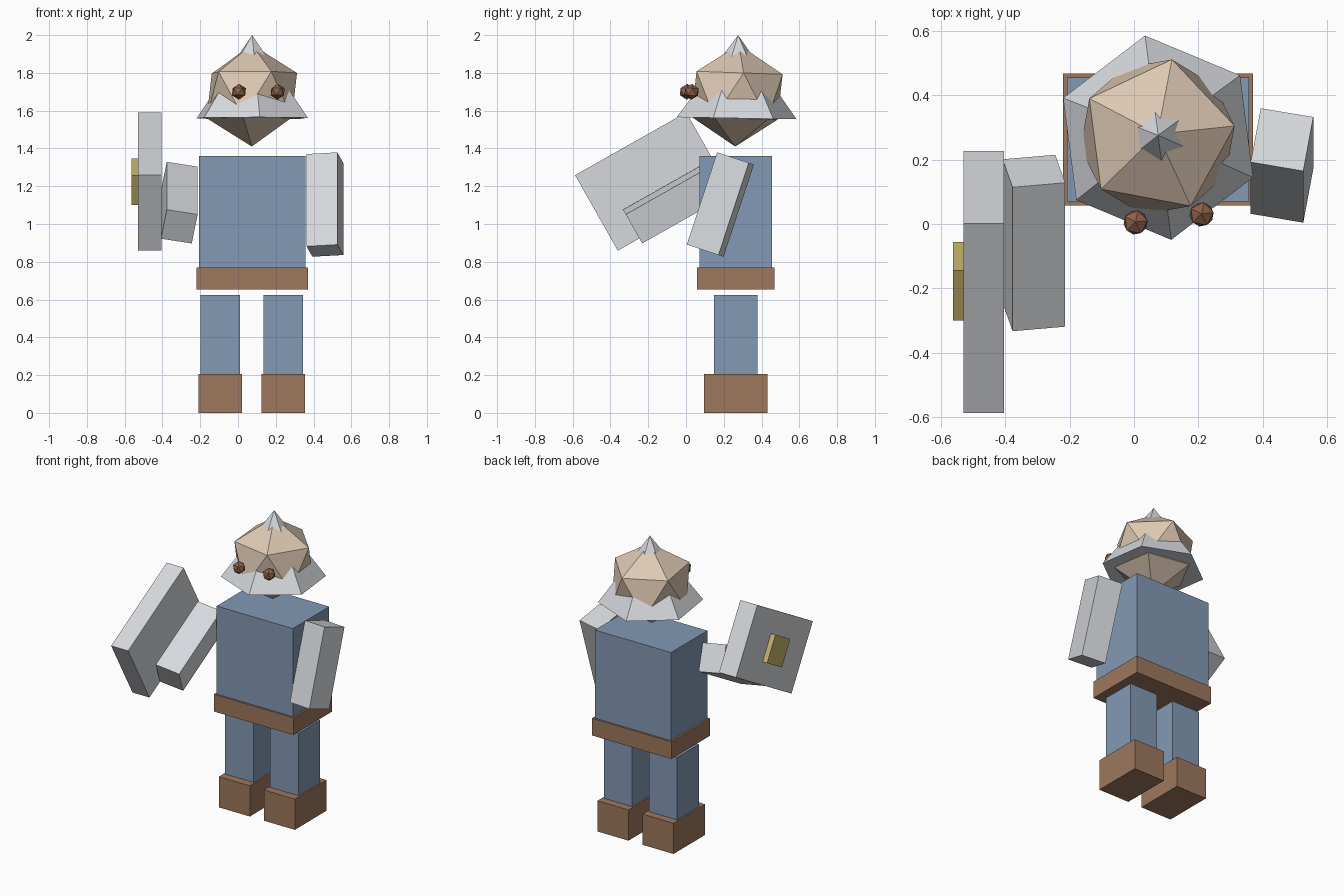
import bpy
from math import radians
from mathutils import Matrix, Vector

cube = bpy.data.objects.get("Cube")
if cube:
    bpy.data.objects.remove(cube, do_unlink=True)


def material(name, r, g, b):
    m = bpy.data.materials.new(name)
    m.use_nodes = True
    m.diffuse_color = (r, g, b, 1)
    bsdf = next(n for n in m.node_tree.nodes if n.type == 'BSDF_PRINCIPLED')
    bsdf.inputs["Base Color"].default_value = (r, g, b, 1)
    return m


silver = material("silver", 0.67, 0.69, 0.72)
blue = material("blue_cloth", 0.225, 0.32, 0.46)
leather = material("brown_leather", 0.34, 0.185, 0.11)
skin = material("skin", 0.73, 0.58, 0.45)
eye_brown = material("eye_brown", 0.28, 0.12, 0.07)
gold = material("gold", 0.58, 0.46, 0.14)


def finish(name, mat, pitch=0, yaw=0):
    """Name and colour the new primitive; spin about its own axis, then pitch."""
    ob = bpy.context.object
    ob.name = name
    ob.data.materials.append(mat)
    turn = Matrix.Rotation(radians(pitch), 4, 'X') @ Matrix.Rotation(radians(yaw), 4, 'Z')
    ob.data.transform(turn)
    return ob


def box(name, mat, center, size, pitch=0, yaw=0):
    bpy.ops.mesh.primitive_cube_add(size=1, location=center)
    bpy.context.object.data.transform(Matrix.Diagonal((*size, 1)))
    return finish(name, mat, pitch, yaw)


def ball(name, mat, center, radius, pitch=0, yaw=0):
    bpy.ops.mesh.primitive_ico_sphere_add(subdivisions=1, radius=radius, location=center)
    return finish(name, mat, pitch, yaw)


# Torso and belt
box("torso", blue, (0.075, 0.263, 1.03), (0.565, 0.385, 0.66))
box("belt", leather, (0.075, 0.263, 0.712), (0.59, 0.41, 0.115))

# Legs and boots
for side, x in (("right", -0.094), ("left", 0.24)):
    box(side + "_leg", blue, (x, 0.263, 0.40), (0.21, 0.23, 0.45))
    box(side + "_boot", leather, (x, 0.263, 0.103), (0.23, 0.335, 0.206))

# Arms: one hanging, one raised forward to hold the shield
arm = (0.166, 0.179, 0.514)
raised = -60.5
box("left_arm", silver, (0.46, 0.182, 1.103), arm, -18.2, -10)
box("right_arm", silver, (-0.311, -0.059, 1.113), arm, raised, 10)

# Shield with a square boss on its outer face
box("shield", silver, (-0.467, -0.18, 1.225), (0.126, 0.459, 0.676), raised)
box("shield_boss", gold, (-0.537, -0.178, 1.223), (0.052, 0.18, 0.18), raised)

# Head with a pointed six-sided helmet passing through it
ball("head", skin, (0.073, 0.27, 1.68), 0.27, -2, 7.3)
bpy.ops.mesh.primitive_cone_add(vertices=6, radius1=0.32, radius2=0, depth=0.44,
                                location=(0.075, 0.272, 1.78))
finish("helmet", silver, -1, 7.3)

# Eyes
for side, x, y in (("right", 0.005, 0.005), ("left", 0.21, 0.03)):
    ball(side + "_eye", eye_brown, (x, y, 1.70), 0.042, -2, 7.3)
